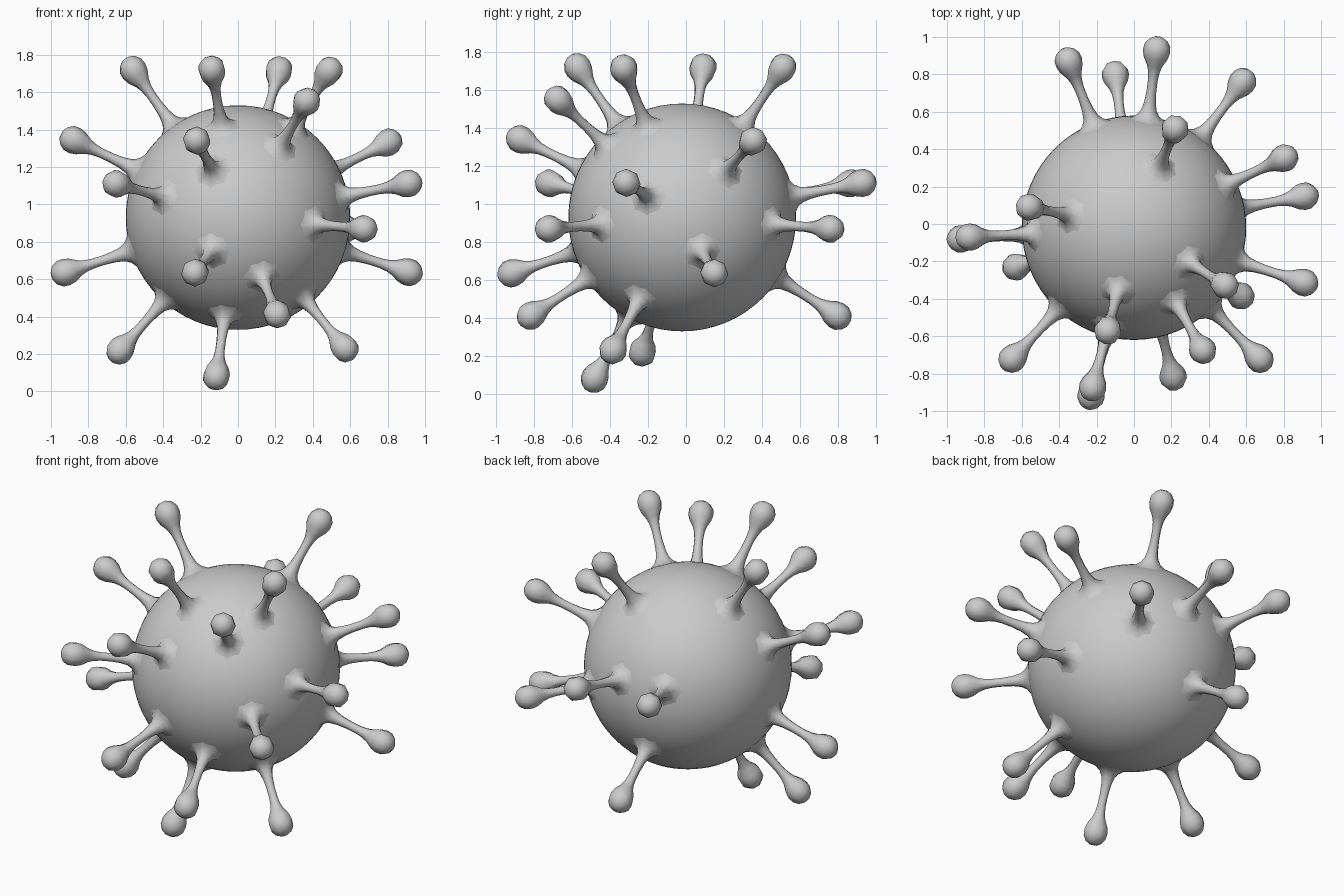
import bpy, bmesh, math
from mathutils import Vector

if "Cube" in bpy.data.objects:
    bpy.data.objects.remove(bpy.data.objects["Cube"])

CENTRE = Vector((0, -0.02, 0.93))
RADIUS = 0.6

# Round body
bpy.ops.mesh.primitive_uv_sphere_add(segments=64, ring_count=32, radius=RADIUS, location=CENTRE)
body = bpy.context.object
body.name = "body"
bpy.ops.object.shade_smooth()

# Spike profile: (distance from body centre, radius), flared root to faceted knob
PROFILE = [(0.58, 0.125), (0.597, 0.085), (0.617, 0.058), (0.645, 0.041), (0.69, 0.031),
           (0.75, 0.026), (0.81, 0.026), (0.855, 0.031), (0.89, 0.042), (0.93, 0.064),
           (0.965, 0.073), (1.0, 0.070), (1.03, 0.050), (1.046, 0.022)]
SIDES = 8


def spike_mesh():
    bm = bmesh.new()
    rings = []
    for z, r in PROFILE:
        rings.append([bm.verts.new((r * math.cos(2 * math.pi * i / SIDES),
                                    r * math.sin(2 * math.pi * i / SIDES), z))
                      for i in range(SIDES)])
    for a, b in zip(rings, rings[1:]):
        for i in range(SIDES):
            j = (i + 1) % SIDES
            bm.faces.new((a[i], a[j], b[j], b[i]))
    bm.faces.new(rings[-1])
    for f in bm.faces:
        f.smooth = True
    me = bpy.data.meshes.new("spike")
    bm.to_mesh(me)
    bm.free()
    return me


# Knob centres, grouped by height
KNOBS = {
    1.72: [(-0.56, 0.09), (0.22, 0.51), (0.49, -0.33), (-0.14, -0.57)],
    1.555: [(0.37, -0.68)],
    1.34: [(-0.22, -0.87), (-0.87, -0.07), (0.82, 0.36)],
    1.11: [(-0.35, 0.87), (0.12, 0.92), (-0.65, -0.72), (0.90, -0.31)],
    0.87: [(0.67, -0.72), (0.58, 0.76)],
    0.635: [(-0.23, -0.92), (-0.93, -0.08), (0.92, 0.15)],
    0.41: [(0.21, -0.82), (-0.10, 0.80)],
    0.22: [(-0.63, -0.23), (0.58, -0.39)],
    0.085: [(-0.115, -0.48)],
}

# Spikes pointing straight out of the body
mesh = spike_mesh()
for z, spots in KNOBS.items():
    for x, y in spots:
        spike = bpy.data.objects.new("spike", mesh)
        bpy.context.collection.objects.link(spike)
        spike.location = CENTRE
        direction = Vector((x, y, z)) - CENTRE
        spike.rotation_euler = direction.to_track_quat('Z', 'Y').to_euler()
